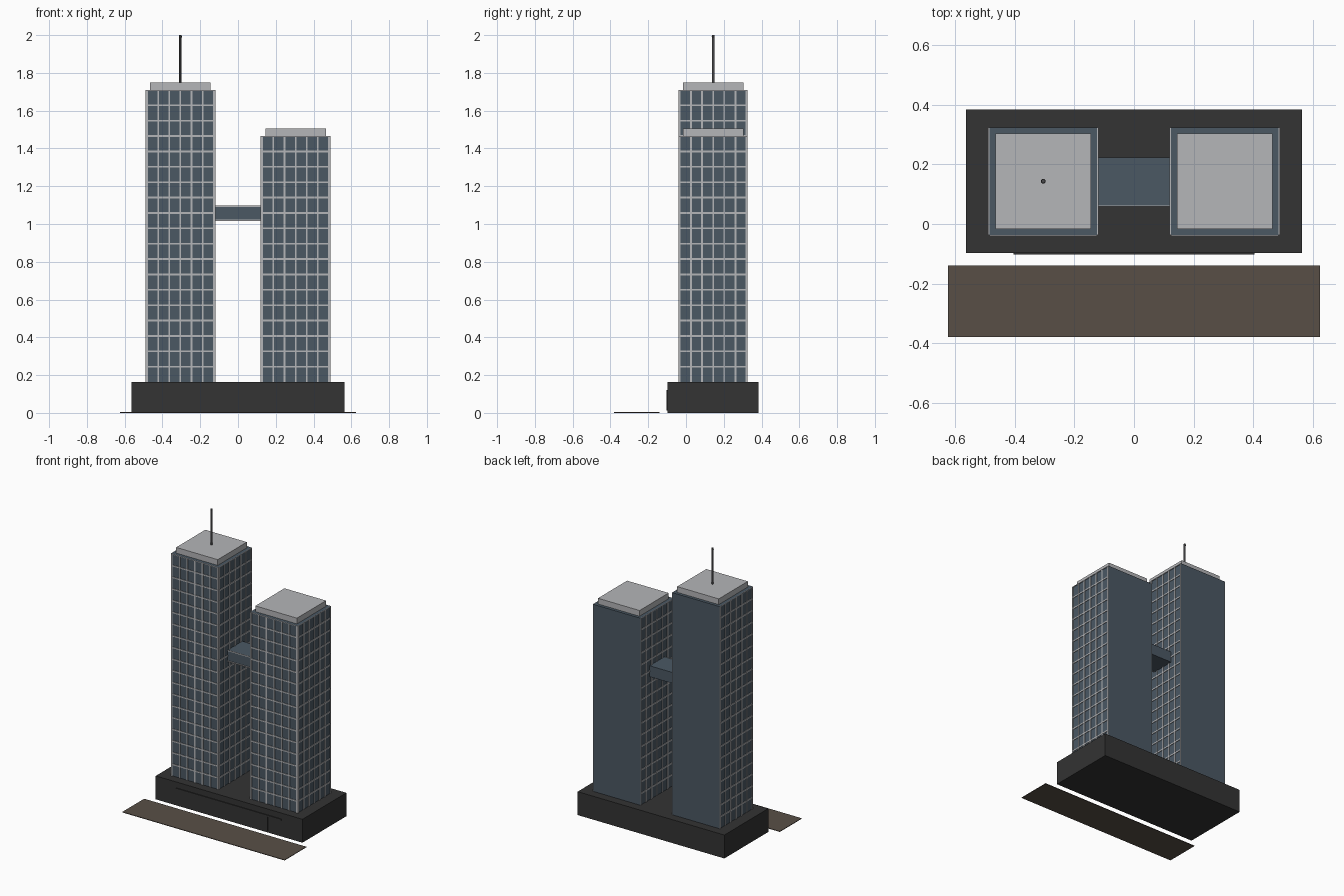
import bpy
import bmesh
from mathutils import Matrix, Vector

cube = bpy.data.objects.get("Cube")
if cube:
    bpy.data.objects.remove(cube, do_unlink=True)


def material(name, r, g, b):
    m = bpy.data.materials.new(name)
    m.use_nodes = True
    m.diffuse_color = (r, g, b, 1)
    m.node_tree.nodes["Principled BSDF"].inputs["Base Color"].default_value = (r, g, b, 1)
    return m


GLASS = material("blue_grey_glass", 0.07, 0.098, 0.127)
LIGHT = material("light_grey", 0.46, 0.465, 0.48)
DARK = material("charcoal", 0.033, 0.033, 0.033)
PAVING = material("brown_paving", 0.098, 0.078, 0.062)
METAL = material("mast_metal", 0.07, 0.07, 0.075)


def add_box(bm, x, y, z):
    """Add a box given its (low, high) range on each axis."""
    lows, highs = zip(x, y, z)
    lo, hi = Vector(lows), Vector(highs)
    matrix = Matrix.Translation((lo + hi) / 2) @ Matrix.Diagonal((hi - lo).to_4d())
    bmesh.ops.create_cube(bm, size=1, matrix=matrix)


def make(name, mat, boxes):
    bm = bmesh.new()
    for b in boxes:
        add_box(bm, *b)
    mesh = bpy.data.meshes.new(name)
    bm.to_mesh(mesh)
    bm.free()
    mesh.materials.append(mat)
    ob = bpy.data.objects.new(name, mesh)
    bpy.context.collection.objects.link(ob)
    return ob


BASE = 0.163      # podium top
FLOOR = 0.0814    # storey height
BAYS = 6
BAR = 0.0045      # half width of a mullion
OUT = 0.004       # how far mullions stand proud
FRONT, BACK = -0.037, 0.325


def tower(name, x0, x1, floors):
    top = BASE + floors * FLOOR
    make(name + "_shaft", GLASS, [((x0, x1), (FRONT, BACK), (BASE, top))])

    # Mullion grid on the front and both sides; the back stays plain
    bars = []
    for i in range(BAYS + 1):
        t = i / BAYS
        x = x0 + BAR + (x1 - x0 - 2 * BAR) * t
        y = FRONT + BAR + (BACK - FRONT - 2 * BAR) * t
        bars.append(((x - BAR, x + BAR), (FRONT - OUT, FRONT), (BASE, top)))
        for s in ((x0 - OUT, x0), (x1, x1 + OUT)):
            bars.append((s, (y - BAR, y + BAR), (BASE, top)))
    for k in range(1, floors + 1):
        z = BASE + k * FLOOR
        zr = (z - BAR, min(z + BAR, top))
        bars.append(((x0, x1), (FRONT - OUT, FRONT), zr))
        for s in ((x0 - OUT, x0), (x1, x1 + OUT)):
            bars.append((s, (FRONT, BACK), zr))
    make(name + "_mullions", LIGHT, bars)

    # Roof cap
    inset = 0.021
    make(name + "_roof_cap", LIGHT,
         [((x0 + inset, x1 - inset), (FRONT + inset, BACK - inset), (top, top + 0.04))])
    return top + 0.04


# Ground pieces
make("podium", DARK, [((-0.565, 0.565), (-0.098, 0.385), (0, BASE))])
make("pavement", PAVING, [((-0.625, 0.625), (-0.38, -0.14), (0, 0.004))])

# Shopfront panels under a continuous head rail
panels = [((-0.405, 0.405), (-0.103, -0.098), (0.112, 0.122))]
for a, b in ((0.003, 0.3), (0.35, 0.405)):
    for x in ((a, b), (-b, -a)):
        panels.append((x, (-0.102, -0.098), (0.012, 0.112)))
make("shopfront_panels", DARK, panels)

# Towers
mast_foot = tower("tall_tower", -0.486, -0.124, 19)
tower("short_tower", 0.124, 0.486, 16)

# Sky bridge with edge rails
make("sky_bridge", GLASS, [((-0.124, 0.124), (0.062, 0.224), (1.02, 1.096))])
make("sky_bridge_rails", LIGHT,
     [((-0.12, 0.12), (0.058, 0.062), (z, z + 0.007)) for z in (1.017, 1.091)])

# Mast and its tip
mast_x, mast_y = -0.305, 0.144
bpy.ops.mesh.primitive_cylinder_add(vertices=12, radius=0.0065, depth=2 - mast_foot,
                                    location=(mast_x, mast_y, (2 + mast_foot) / 2))
mast = bpy.context.object
mast.name = "mast"
mast.data.materials.append(METAL)
bpy.ops.object.shade_smooth_by_angle()
bpy.ops.mesh.primitive_uv_sphere_add(segments=12, ring_count=8, radius=0.008,
                                     location=(mast_x, mast_y, 1.992))
tip = bpy.context.object
tip.name = "mast_tip"
tip.data.materials.append(DARK)
bpy.ops.object.shade_smooth_by_angle()
